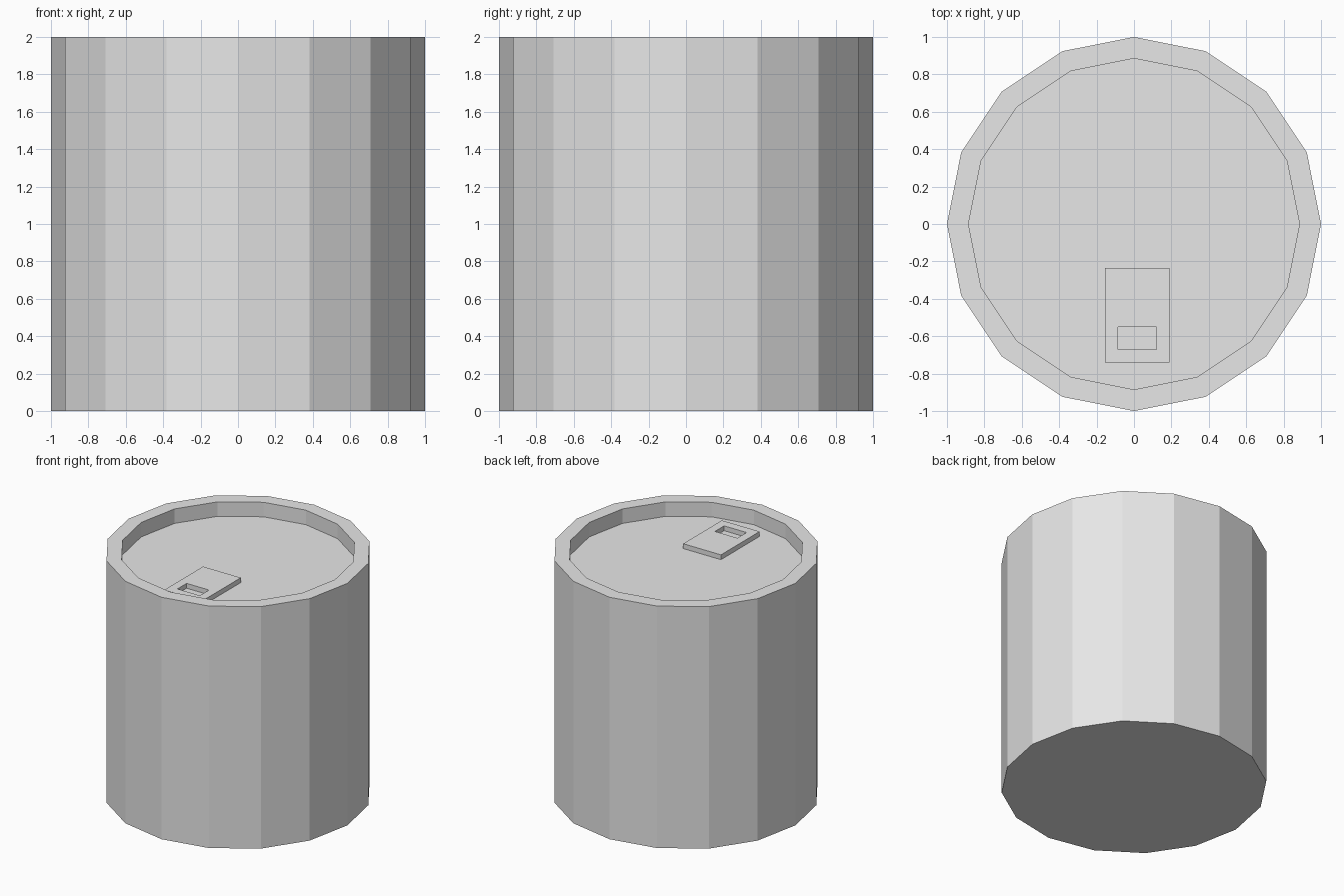
import bpy
import bmesh
from mathutils import Matrix, Vector

SIDES = 16
HEIGHT = 2.0
RECESS = 0.12

default = bpy.data.objects.get("Cube")
if default:
    bpy.data.objects.remove(default, do_unlink=True)

# One plain grey for the whole model
grey = bpy.data.materials.new("light_grey")
grey.use_nodes = True
colour = (0.8, 0.8, 0.8, 1.0)
grey.diffuse_color = colour
grey.node_tree.nodes["Principled BSDF"].inputs["Base Color"].default_value = colour


def finish(name, bm):
    """Turn a bmesh into a flat-shaded object."""
    bmesh.ops.recalc_face_normals(bm, faces=bm.faces)
    mesh = bpy.data.meshes.new(name)
    bm.to_mesh(mesh)
    bm.free()
    mesh.materials.append(grey)
    obj = bpy.data.objects.new(name, mesh)
    bpy.context.collection.objects.link(obj)
    return obj


def top_face(bm):
    return max(bm.faces, key=lambda f: f.calc_center_median().z)


# Can body: cylinder with a rim and a sunken lid
bm = bmesh.new()
bmesh.ops.create_cone(bm, cap_ends=True, segments=SIDES, radius1=1, radius2=1,
                      depth=HEIGHT, matrix=Matrix.Translation((0, 0, HEIGHT / 2)))
# Put a corner on each axis
corner = max(bm.verts, key=lambda v: v.co.x).co
turn = Vector((corner.x, corner.y)).angle_signed(Vector((1, 0)))
bmesh.ops.rotate(bm, verts=bm.verts, matrix=Matrix.Rotation(-turn, 3, 'Z'))
lid = top_face(bm)
rim = bmesh.ops.extrude_discrete_faces(bm, faces=[lid])["faces"][0]
bmesh.ops.delete(bm, geom=[rim], context='FACES')
bmesh.ops.remove_doubles(bm, verts=bm.verts, dist=1e-5)
outer = [e for e in bm.edges if e.is_boundary]
for scale, drop in ((0.885, 0), (1, RECESS)):
    ring = bmesh.ops.extrude_edge_only(bm, edges=outer)["geom"]
    outer = [g for g in ring if isinstance(g, bmesh.types.BMEdge)]
    for v in {v for e in outer for v in e.verts}:
        v.co.x *= scale
        v.co.y *= scale
        v.co.z -= drop
bmesh.ops.holes_fill(bm, edges=outer, sides=SIDES)
finish("can_body", bm)

# Pull tab: rectangular frame around a finger hole
bm = bmesh.new()


def rectangle(x0, x1, y0, y1):
    z = HEIGHT - RECESS
    return [bm.verts.new((x, y, z)) for x, y in ((x0, y0), (x1, y0), (x1, y1), (x0, y1))]


edge = rectangle(-0.155, 0.19, -0.74, -0.235)
hole = rectangle(-0.085, 0.12, -0.67, -0.55)
for i in range(4):
    j = (i + 1) % 4
    bm.faces.new((edge[i], edge[j], hole[j], hole[i]))
plate = bmesh.ops.extrude_face_region(bm, geom=bm.faces[:], use_keep_orig=True)["geom"]
bmesh.ops.translate(bm, vec=(0, 0, 0.04),
                    verts=[g for g in plate if isinstance(g, bmesh.types.BMVert)])
finish("pull_tab", bm)
